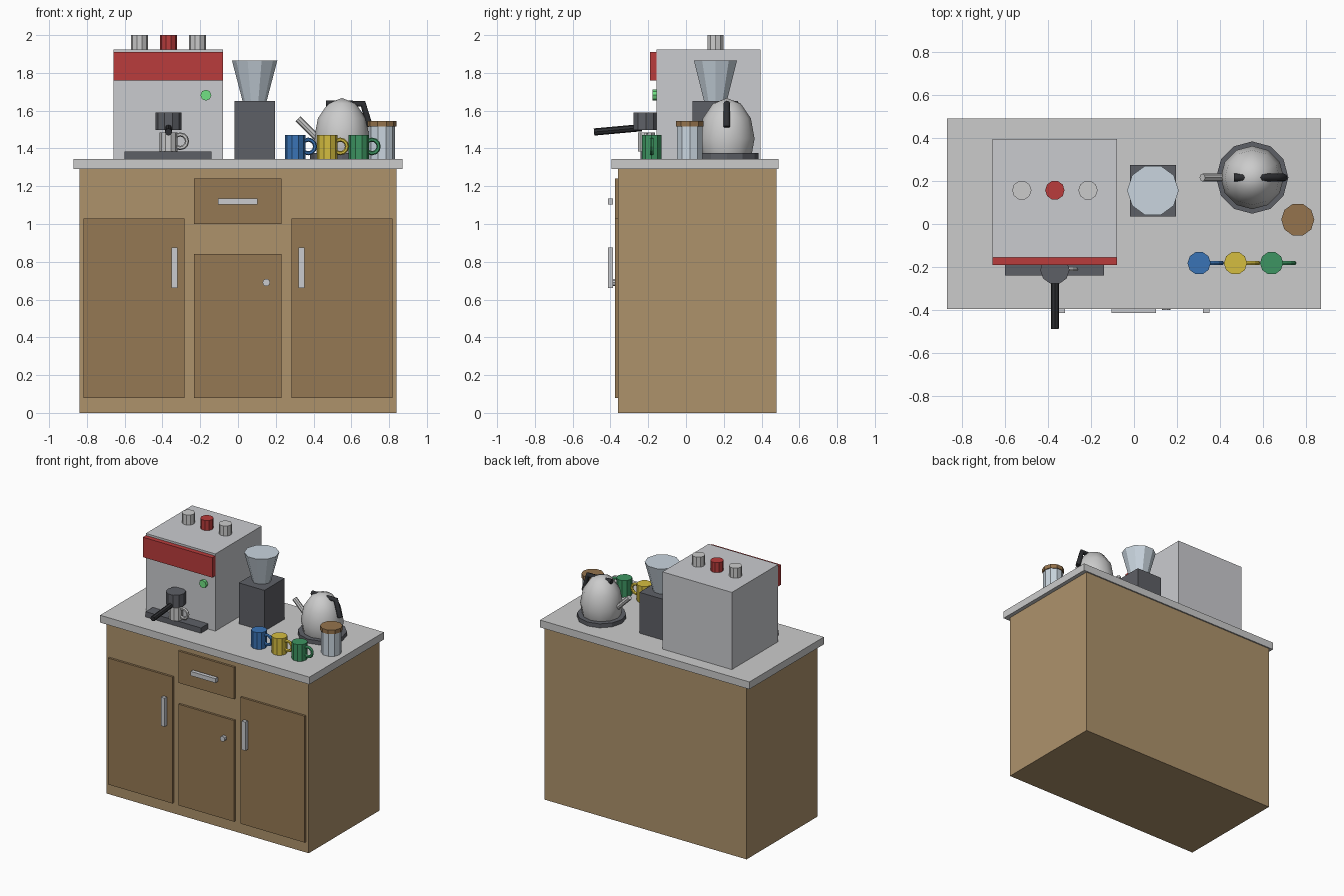
import bpy, bmesh
from math import cos, sin, pi
from mathutils import Vector, Matrix

if "Cube" in bpy.data.objects:
    bpy.data.objects.remove(bpy.data.objects["Cube"])


def mat(name, r, g, b):
    m = bpy.data.materials.new(name)
    m.diffuse_color = [(c / 255) ** 2.2 for c in (r, g, b)] + [1]
    m.use_nodes = True
    m.node_tree.nodes["Principled BSDF"].inputs["Base Color"].default_value = m.diffuse_color
    return m


WOOD = mat("wood", 172, 145, 107)
DARK_WOOD = mat("dark_wood", 148, 120, 84)
LID = mat("lid_wood", 148, 115, 78)
STEEL = mat("steel", 201, 202, 206)
DARK = mat("dark_grey", 94, 96, 102)
BLACK = mat("black", 50, 51, 54)
RED = mat("red", 184, 62, 62)
GREEN = mat("green", 64, 148, 98)
LIGHT = mat("light_green", 112, 224, 130)
BLUE = mat("blue", 60, 115, 180)
YELLOW = mat("yellow", 212, 188, 66)
GLASS = mat("glass", 200, 212, 222)


def finish(name, bm, material):
    bmesh.ops.recalc_face_normals(bm, faces=bm.faces)
    me = bpy.data.meshes.new(name)
    bm.to_mesh(me)
    bm.free()
    ob = bpy.data.objects.new(name, me)
    bpy.context.collection.objects.link(ob)
    if material:
        me.materials.append(material)
    return ob


def box(name, x, y, z, material=None):
    bm = bmesh.new()
    size = [b - a for a, b in (x, y, z)]
    mid = [(a + b) / 2 for a, b in (x, y, z)]
    bmesh.ops.create_cube(bm, size=1, matrix=Matrix.Translation(mid) @ Matrix.Diagonal(size + [1]))
    return finish(name, bm, material)


def rod(name, p, q, r, material=None, n=10, r2=None):
    """Straight prism or taper from p to q."""
    p, q = Vector(p), Vector(q)
    d = q - p
    r2 = r if r2 is None else r2
    rot = Matrix() if abs(d.x) + abs(d.y) < 1e-6 else d.to_track_quat('Z', 'Y').to_matrix().to_4x4()
    bm = bmesh.new()
    rings = []
    for rad, h in ((r, 0), (r2, d.length)):
        rings.append([bm.verts.new(p + rot @ Vector((rad * cos(2 * pi * i / n), rad * sin(2 * pi * i / n), h)))
                      for i in range(n)])
    a, b = rings
    for i in range(n):
        j = (i + 1) % n
        bm.faces.new((a[i], a[j], b[j], b[i]))
    bm.faces.new(a[::-1])
    bm.faces.new(b)
    return finish(name, bm, material)


def mug(name, x, y, z0, z1, r, material):
    rod(name + "_body", (x, y, z0), (x, y, z1), r, material)
    bpy.ops.mesh.primitive_torus_add(
        major_segments=12, minor_segments=6, major_radius=0.036, minor_radius=0.011,
        location=(x + r + 0.015, y, (z0 + z1) / 2 + 0.003), rotation=(pi / 2, 0, 0))
    ob = bpy.context.object
    ob.name = name + "_handle"
    if material:
        ob.data.materials.append(material)


TOP = 1.345

# Cabinet and countertop
box("cabinet", (-0.84, 0.84), (-0.36, 0.48), (0, 1.29), WOOD)
box("countertop", (-0.87, 0.87), (-0.395, 0.49), (1.29, TOP))

# Doors, drawer and their handles
FRONT = (-0.376, -0.355)
BAR = (-0.414, -0.386)
for side, s in (("left", -1), ("right", 1)):
    box(side + "_door", sorted((s * 0.282, s * 0.818)), FRONT, (0.08, 1.03), DARK_WOOD)
    box(side + "_door_handle", sorted((s * 0.32, s * 0.352)), BAR, (0.66, 0.875), STEEL)
box("middle_door", (-0.232, 0.23), FRONT, (0.08, 0.84), DARK_WOOD)
box("drawer", (-0.232, 0.23), FRONT, (1.0, 1.24), DARK_WOOD)
box("drawer_handle", (-0.105, 0.102), BAR, (1.103, 1.135), STEEL)
rod("middle_door_knob", (0.15, -0.37, 0.69), (0.15, -0.40, 0.69), 0.02, STEEL)

# Coffee machine
MX = -0.368
box("machine_body", (-0.658, -0.08), (-0.155, 0.395), (TOP, 1.925), STEEL)
box("machine_front_band", (-0.658, -0.08), (-0.19, -0.155), (1.76, 1.91), RED)
box("drip_tray", (-0.6, -0.14), (-0.24, -0.15), (TOP, 1.385), DARK)
for name, dx, m in (("left_knob", -0.154, None), ("middle_knob", 0, RED), ("right_knob", 0.154, None)):
    rod(name, (MX + dx, 0.157, 1.92), (MX + dx, 0.157, 2.0), 0.045, m)
rod("indicator_light", (-0.17, -0.15, 1.682), (-0.17, -0.178, 1.682), 0.029, LIGHT, 8)
rod("brew_head", (MX, -0.213, 1.497), (MX, -0.213, 1.59), 0.068, DARK)
rod("filter_handle", (MX, -0.235, 1.51), (MX, -0.487, 1.487), 0.019, BLACK, 8)
mug("espresso_cup", MX, -0.21, 1.385, 1.485, 0.047, None)

# Grinder
box("grinder_body", (-0.018, 0.195), (0.035, 0.275), (TOP, 1.652), DARK)
rod("grinder_hopper", (0.088, 0.156, 1.652), (0.088, 0.156, 1.865), 0.064, GLASS, 10, 0.12)

# Kettle
KX, KY = 0.55, 0.216
rod("kettle_base", (KX, KY, TOP), (KX, KY, 1.375), 0.168, DARK, 12)
bpy.ops.mesh.primitive_uv_sphere_add(segments=12, ring_count=6, radius=1, location=(KX, KY, 1.452))
kettle = bpy.context.object
kettle.name = "kettle_body"
kettle.scale = (0.147, 0.147, 0.215)
bpy.ops.object.transform_apply(location=False, rotation=False, scale=True)
bpy.ops.object.shade_smooth()
rod("kettle_spout", (0.45, KY, 1.425), (0.318, KY, 1.557), 0.018, None, 8)

# Kettle handle: bent tube over the top and down the side
cu = bpy.data.curves.new("kettle_handle", 'CURVE')
cu.dimensions = '3D'
cu.bevel_depth = 0.018
cu.bevel_resolution = 2
cu.use_fill_caps = True
sp = cu.splines.new('POLY')
path = ((0.465, 1.637), (0.662, 1.637), (0.697, 1.515))
sp.points.add(len(path) - 1)
for pt, (x, z) in zip(sp.points, path):
    pt.co = (x, KY, z, 1)
cu.materials.append(BLACK)
bpy.context.collection.objects.link(bpy.data.objects.new("kettle_handle", cu))

# Storage jar
rod("jar_body", (0.762, 0.02, TOP), (0.762, 0.02, 1.517), 0.07, GLASS)
rod("jar_lid", (0.762, 0.02, 1.515), (0.762, 0.02, 1.545), 0.077, LID)

# Row of mugs
for name, x, m in (("blue_mug", 0.303, BLUE), ("yellow_mug", 0.472, YELLOW), ("green_mug", 0.64, GREEN)):
    mug(name, x, -0.182, TOP, 1.47, 0.054, m)
